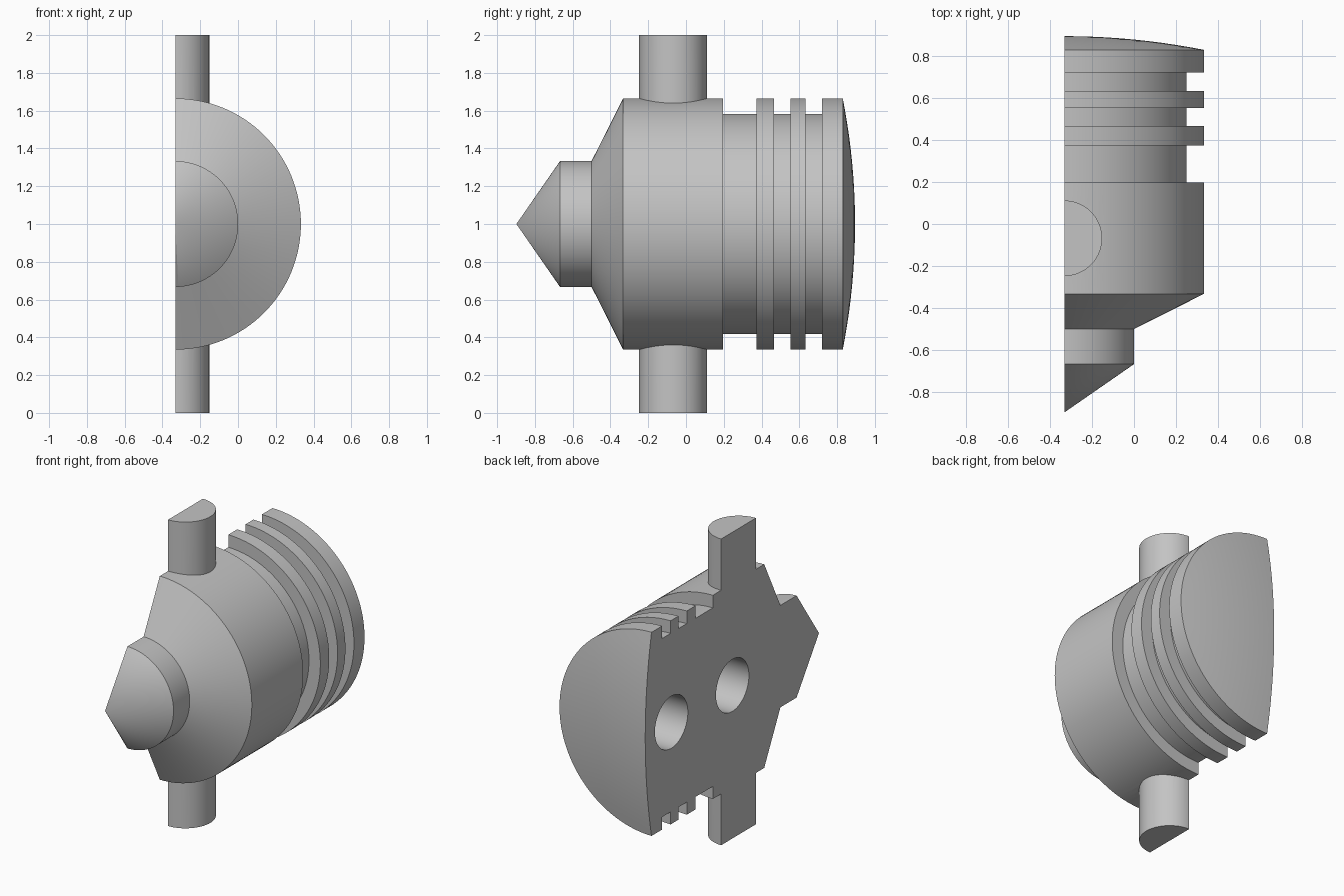
import bpy
import bmesh
import math
from mathutils import Matrix, Vector

cube = bpy.data.objects.get("Cube")
if cube:
    bpy.data.objects.remove(cube, do_unlink=True)

CUT_X = -0.332   # plane of the flat mating face, which holds the body axis
RADIUS = 0.665
GROOVE = 0.583
RIM_Y, BACK_Y = 0.83, 0.895

grey = bpy.data.materials.new("light grey")
grey.use_nodes = True
grey.diffuse_color = (0.55, 0.55, 0.55, 1)
grey.node_tree.nodes["Principled BSDF"].inputs["Base Color"].default_value = grey.diffuse_color


def add_object(name, bm):
    bmesh.ops.recalc_face_normals(bm, faces=bm.faces)
    mesh = bpy.data.meshes.new(name)
    bm.to_mesh(mesh)
    bm.free()
    mesh.materials.append(grey)
    obj = bpy.data.objects.new(name, mesh)
    bpy.context.collection.objects.link(obj)
    return obj


def lathe(name, profile, steps=128):
    """Revolve (y, radius) points about the body axis."""
    bm = bmesh.new()
    verts = [bm.verts.new((CUT_X + r, y, 1)) for y, r in profile]
    edges = [bm.edges.new(pair) for pair in zip(verts, verts[1:])]
    bmesh.ops.spin(bm, geom=verts + edges, cent=(CUT_X, 0, 1), axis=(0, 1, 0),
                   angle=math.tau, steps=steps)
    bmesh.ops.remove_doubles(bm, verts=bm.verts, dist=1e-4)
    return add_object(name, bm)


def cylinder(name, centre, radius, depth, rotation=Matrix()):
    bm = bmesh.new()
    bmesh.ops.create_cone(bm, cap_ends=True, segments=64, radius1=radius,
                          radius2=radius, depth=depth,
                          matrix=Matrix.Translation(centre) @ rotation)
    return add_object(name, bm)


def combine(target, tool, operation):
    """Apply an exact boolean and discard the tool."""
    mod = target.modifiers.new(operation.lower(), "BOOLEAN")
    mod.operation, mod.solver, mod.object = operation, "EXACT", tool
    tool.hide_render = True
    bpy.context.view_layer.objects.active = target
    bpy.ops.object.modifier_apply(modifier=mod.name)
    bpy.data.objects.remove(tool, do_unlink=True)


# Pointed nose, shoulder and barrel
profile = [(-0.898, 0), (-0.667, 0.333), (-0.5, 0.333), (-0.333, RADIUS)]
# Ring grooves of the barrel
for start, end in ((0.197, 0.374), (0.466, 0.552), (0.633, 0.721)):
    profile += [(start, RADIUS), (start, GROOVE), (end, GROOVE), (end, RADIUS)]
# Shallow domed back
for i in range(11):
    t = i / 10
    profile.append((RIM_Y + (BACK_Y - RIM_Y) * (1 - (1 - t) ** 2), RADIUS * (1 - t)))
body = lathe("half_body", profile)

# Upright pin through the body
pin = cylinder("upright_pin", (CUT_X, -0.068, 1), 0.18, 2)
combine(body, pin, "UNION")

# Slice away one half, leaving the flat face
bm = bmesh.new()
bmesh.ops.create_cube(bm, size=3, matrix=Matrix.Translation((CUT_X - 1.5, 0, 1)))
combine(body, add_object("half_cutter", bm), "DIFFERENCE")

# Blind peg holes in the flat face
sideways = Matrix.Rotation(math.pi / 2, 4, "Y")
for y in (0.625, -0.005):
    hole = cylinder("peg_hole_cutter", Vector((CUT_X, y, 1)), 0.17, 0.66, sideways)
    combine(body, hole, "DIFFERENCE")

# Smooth curved walls with crisp edges
bpy.ops.object.select_all(action="DESELECT")
body.select_set(True)
bpy.context.view_layer.objects.active = body
bpy.ops.object.shade_smooth_by_angle(angle=math.radians(15))
